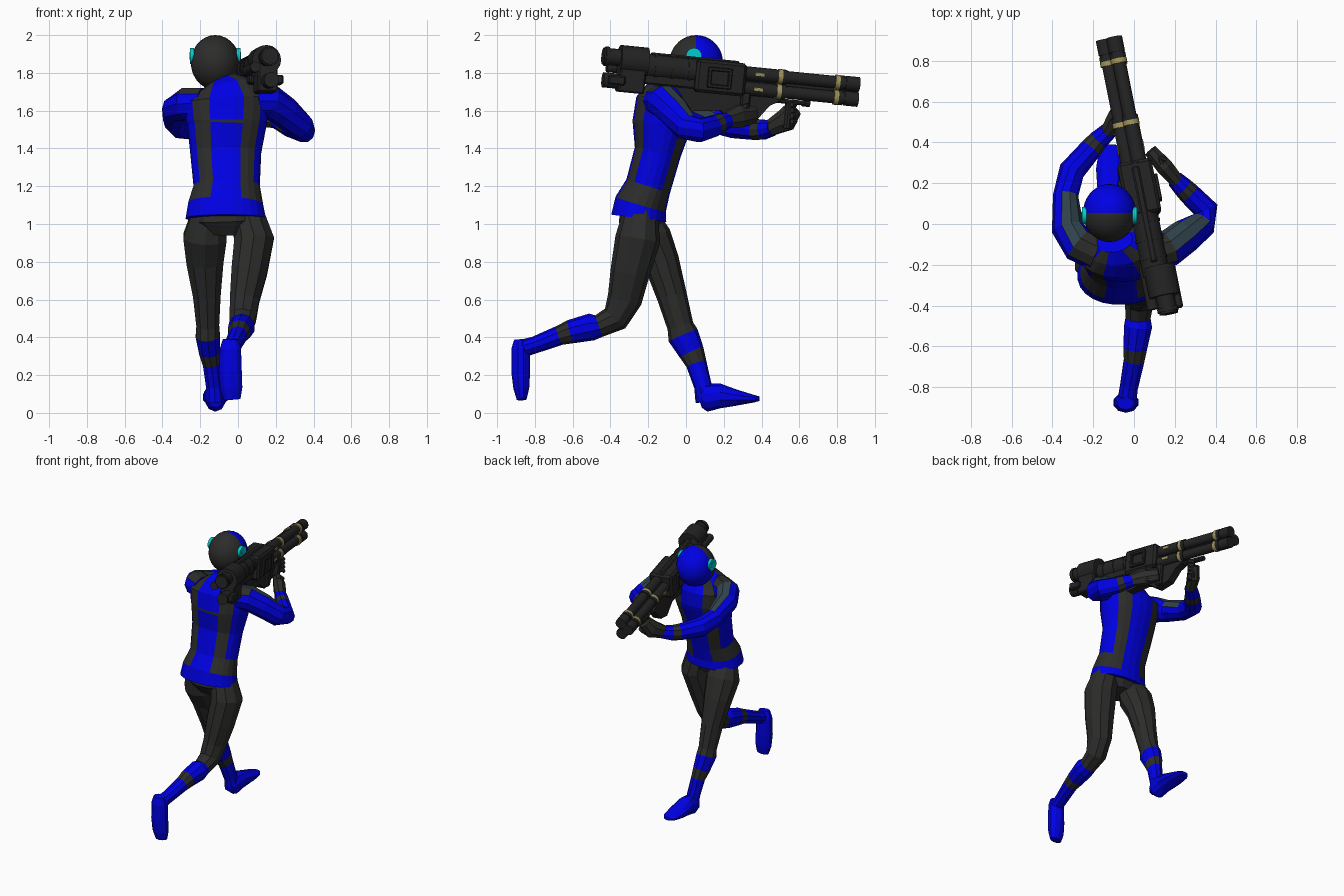
import bpy, bmesh, math
from mathutils import Vector, Matrix

if "Cube" in bpy.data.objects:
    bpy.data.objects.remove(bpy.data.objects["Cube"])


def material(name, rgb):
    m = bpy.data.materials.new(name)
    m.use_nodes = True
    m.diffuse_color = (*rgb, 1)
    m.node_tree.nodes["Principled BSDF"].inputs["Base Color"].default_value = (*rgb, 1)
    return m


MATS = [material("suit blue", (0.0, 0.0, 0.78)),
        material("suit charcoal", (0.025, 0.025, 0.024)),
        material("gunmetal", (0.017, 0.017, 0.017)),
        material("cyan", (0.0, 0.6, 0.62)),
        material("brass", (0.36, 0.3, 0.11)),
        material("slate", (0.03, 0.055, 0.07))]
BLUE, DARK, GUN, CYAN, BRASS, SLATE = range(6)
X, Y, Z = Vector((1, 0, 0)), Vector((0, 1, 0)), Vector((0, 0, 1))


def finish(name, bm, mat=None, matrix=None):
    bmesh.ops.recalc_face_normals(bm, faces=bm.faces)
    if mat is not None:
        for f in bm.faces:
            f.material_index = mat
    me = bpy.data.meshes.new(name)
    bm.to_mesh(me)
    bm.free()
    for m in MATS:
        me.materials.append(m)
    ob = bpy.data.objects.new(name, me)
    bpy.context.collection.objects.link(ob)
    if matrix:
        ob.matrix_world = matrix
    return ob


def loft(name, rings, rule, ref=X, n=10, power=1.0):
    """Skin rings (x, y, z, r_u, r_v) along their path; rule(segment, angle, normal) picks the colour."""
    bm = bmesh.new()
    pts = [Vector(r[:3]) for r in rings]
    loops = []
    for i, r in enumerate(rings):
        t = (pts[min(i + 1, len(pts) - 1)] - pts[max(i - 1, 0)]).normalized()
        u = (ref - t * ref.dot(t)).normalized()
        v = t.cross(u)
        loop = []
        for k in range(n):
            a = 2 * math.pi * (k + 0.5) / n
            c, s = math.cos(a) / math.cos(math.pi / n), math.sin(a)
            c, s = (math.copysign(abs(w) ** power, w) for w in (c, s))
            loop.append(bm.verts.new(pts[i] + u * c * r[3] + v * s * r[-1]))
        loops.append(loop)
    made = []
    for i in range(len(loops) - 1):
        for k in range(n):
            j = (k + 1) % n
            f = bm.faces.new((loops[i][k], loops[i][j], loops[i + 1][j], loops[i + 1][k]))
            made.append((f, i, math.degrees(2 * math.pi * (k + 1) / n)))
    for cap, i in ((loops[0], 0), (loops[-1], len(loops) - 2)):
        made.append((bm.faces.new(cap), i, 0))
    bmesh.ops.recalc_face_normals(bm, faces=bm.faces)
    bm.normal_update()
    for f, i, a in made:
        f.material_index = rule(i, a, f.normal)
    return finish(name, bm)


def bands(text):
    return lambda i, a, nrm: "bd".index(text[i])


# Torso: blue centre panels and flanks, charcoal stripes, belt patches
def torso_rule(i, a, nrm):
    off = min(abs(a - 90), abs(a - 270))
    if i == 0:
        return BLUE
    if off < 23:
        return DARK if i == 4 and a > 180 else BLUE
    if off < 53 or i == 1:
        return DARK
    return BLUE


loft("torso", [(-.065, -.25, 1.03, .212, .148), (-.065, -.24, 1.105, .198, .14),
               (-.06, -.2, 1.2, .175, .122), (-.065, -.15, 1.38, .188, .125),
               (-.06, -.13, 1.515, .208, .155), (-.06, -.126, 1.54, .214, .158),
               (-.06, -.118, 1.65, .225, .148), (-.07, -.1, 1.715, .165, .105),
               (-.09, -.085, 1.755, .09, .055)], torso_rule, n=24, power=.93)
loft("pelvis", [(-.06, -.24, 1.08, .17, .11), (-.055, -.24, 1.02, .175, .12),
                (-.055, -.23, .95, .1, .08)], bands("dd"), n=12)

# Legs with banded boots
loft("front_leg", [(-.16, -.24, 1.07, .08, .075), (-.175, -.19, .93, .115, .112),
                   (-.175, -.13, .8, .098, .095), (-.165, -.075, .62, .073, .08),
                   (-.16, -.03, .46, .06, .07), (-.16, -.015, .41, .064, .083),
                   (-.15, .03, .32, .055, .068), (-.14, .055, .26, .046, .055),
                   (-.125, .09, .14, .044, .047), (-.12, .1, .06, .05, .05)], bands("dddddbdbb"))
loft("front_foot", [(-.12, .07, .07, .04, .045), (-.12, .1, .08, .055, .075), (-.12, .18, .09, .06, .066),
                    (-.12, .27, .08, .066, .042), (-.12, .36, .075, .052, .02),
                    (-.12, .39, .075, .03, .012)], bands("bbbbb"))
loft("rear_leg", [(.045, -.24, 1.07, .085, .09), (.085, -.255, .92, .105, .12),
                  (.06, -.295, .75, .095, .105), (.035, -.325, .6, .078, .092),
                  (.025, -.375, .5, .07, .075), (.02, -.46, .46, .06, .06),
                  (.02, -.5, .455, .068, .072), (.005, -.61, .43, .058, .063),
                  (0, -.67, .41, .05, .052), (-.025, -.8, .36, .044, .045),
                  (-.035, -.87, .34, .046, .047)], bands("dddddbbdbb"))
loft("rear_foot", [(-.04, -.88, .39, .04, .03), (-.04, -.875, .34, .056, .05), (-.04, -.875, .22, .06, .05),
                   (-.035, -.872, .13, .058, .042), (-.03, -.87, .07, .043, .026)], bands("bbbb"))


# Arms: slate patch on the inner top of the upper arm, charcoal shoulder cap and forearm band
def arm_rule(inward, limit):
    def rule(i, a, nrm):
        if i == 0 and nrm.z > .5:
            return DARK
        if i in (1, 2) and nrm.z > .25 and nrm.dot(inward) > limit:
            return SLATE
        return DARK if i == 5 else BLUE
    return rule


loft("right_arm", [(-.18, -.14, 1.64, .08, .09), (-.27, -.1, 1.635, .085, .09), (-.325, -.02, 1.61, .07, .08),
                   (-.335, .14, 1.55, .066, .062), (-.305, .26, 1.52, .066, .064),
                   (-.21, .37, 1.5, .055, .055), (-.175, .41, 1.5, .052, .05),
                   (-.12, .46, 1.51, .042, .042)], arm_rule(X, -.3), ref=Z)
loft("left_arm", [(.09, -.14, 1.65, .08, .09), (.17, -.12, 1.65, .085, .09), (.25, -.06, 1.59, .08, .085),
                  (.335, .0, 1.515, .07, .07), (.352, .07, 1.495, .062, .062),
                  (.27, .15, 1.52, .055, .054), (.24, .18, 1.535, .05, .05),
                  (.2, .22, 1.55, .042, .042)], arm_rule(Y, .25), ref=Z)

# Hands: a palm and four curled fingers
for side, wrist, palm, tip in (("right", (-.13, .45, 1.51), (-.085, .53, 1.55), (-.06, .57, 1.61)),
                               ("left", (.21, .21, 1.55), (.15, .28, 1.57), (.08, .36, 1.58))):
    loft(side + "_hand", [(*wrist, .042, .038), (*palm, .06, .045), (*tip, .045, .035)],
         bands("dd"), ref=Z, n=8)
    along = (Vector(tip) - Vector(wrist)).normalized()
    for k in range(4):
        base = Vector(palm) + Z * (.045 - .03 * k) + along * .02
        mid = base + along * .045 + X * .02
        loft(f"{side}_finger_{k + 1}", [(*base, .014, .014), (*mid, .015, .015),
                                        (*(mid + X * .03 - Y * .015), .011, .011)], bands("dd"), ref=Z, n=6)

# Head: two-tone helmet with round ear discs
HEAD = Vector((-.12, .054, 1.855))
bm = bmesh.new()
bmesh.ops.create_uvsphere(bm, u_segments=28, v_segments=18, radius=1,
                          matrix=Matrix.Diagonal((.13, .142, .145, 1)) @ Matrix.Rotation(math.pi / 2, 4, "X"))
for f in bm.faces:
    f.material_index = BLUE if f.calc_center_median().y > 0 else DARK
smooth = [finish("head", bm, matrix=Matrix.Translation(HEAD))]


def cylinder(name, p, axis, r, length, mat, matrix=Matrix(), n=16):
    bm = bmesh.new()
    bmesh.ops.create_cone(bm, cap_ends=True, segments=n, radius1=r, radius2=r, depth=length,
                          matrix=Matrix.Translation(p) @ axis.to_track_quat("Z", "X").to_matrix().to_4x4())
    ob = finish(name, bm, mat, matrix)
    smooth.append(ob)
    return ob


for label, s in (("left", 1), ("right", -1)):
    p = HEAD + Vector((s * .123, -.012, .035))
    cylinder(label + "_ear_disc", p, X, .042, .022, CYAN)
    cylinder(label + "_ear_hub", p + X * s * .008, X, .02, .012, CYAN)

# Weapon frame: local y runs along the barrels
d = Vector((-.2, 1, -.1)).normalized()
sx = (X - d * X.dot(d)).normalized()
GUNM = Matrix.Translation((.06, 0, 1.79)) @ Matrix((sx, d, sx.cross(d))).transposed().to_4x4()


def rod(name, x, z, y0, y1, r, mat=GUN, n=16):
    return cylinder(name, Vector((x, (y0 + y1) / 2, z)), Y, r, y1 - y0, mat, GUNM, n)


def block(name, x0, x1, y0, y1, z0, z1, bevel=.008, mat=GUN):
    bm = bmesh.new()
    size = Vector((x1 - x0, y1 - y0, z1 - z0))
    mid = Vector((x0 + x1, y0 + y1, z0 + z1)) / 2
    bmesh.ops.create_cube(bm, size=1, matrix=Matrix.Translation(mid) @ Matrix.Diagonal((*size, 1)))
    bmesh.ops.bevel(bm, geom=bm.edges[:], offset=bevel, segments=1, affect="EDGES")
    return finish(name, bm, mat, GUNM)


# Weapon rear housing
rod("main_housing", 0, .025, -.26, .3, .066)
rod("rear_drum", .02, .045, -.37, -.22, .078)
rod("rear_nozzle", .02, .055, -.46, -.36, .045)
rod("rear_nozzle_rim", .02, .055, -.45, -.43, .052)
rod("side_stub", -.05, .0, -.42, -.2, .028)
block("rear_block", -.025, .08, -.37, -.23, -.125, .09)
block("rear_side_tab", .06, .1, -.43, -.34, -.09, -.04)
rod("lower_nozzle", .03, -.07, -.45, -.36, .04)
for k in range(3):
    rod(f"housing_ring_{k + 1}", 0, .025, -.18 + .09 * k, -.165 + .09 * k, .07)
block("lower_rail", -.045, .045, -.24, .1, -.07, .02)
block("top_rail", -.018, .018, -.2, .28, .08, .1)

# Receiver with framed side panels
block("receiver", -.085, .085, .04, .31, -.085, .09, .015)
for s in (-1, 1):
    a, b = sorted((s * .08, s * .1))
    for k, (y0, y1, z0, z1) in enumerate(((.1, .23, .035, .055), (.1, .23, -.055, -.035),
                                          (.1, .12, -.055, .055), (.21, .23, -.055, .055))):
        block(f"panel_frame_{s}_{k}", a, b, y0, y1, z0, z1, .004)

# Three barrels with sleeves, brass bands, brass marks and muzzles
for k in range(3):
    a = math.radians(60 + 120 * k)
    x, z = .035 * math.cos(a) + .007, .046 * math.sin(a)
    rod(f"barrel_{k + 1}", x, z, .28, .9, .033)
    rod(f"sleeve_{k + 1}", x, z, .3, .48, .037)
    rod(f"muzzle_{k + 1}", x, z, .855, .93, .039, n=12)
    for y in (.488, .798):
        rod(f"brass_band_{k + 1}", x, z, y, y + .024, .04, BRASS)
        rod(f"collar_{k + 1}", x, z, y + .024, y + .048, .039)
    edge = x + math.copysign(.036, x)
    block(f"brass_mark_{k + 1}", edge - .004, edge + .004, .36, .41, z - .009, z + .009, .001, BRASS)
rod("barrel_core", 0, 0, .25, .86, .025)

# Under-frame plate, trigger grip and forward handle
bm = bmesh.new()
outline = [(-.1, -.04), (.36, -.05), (.52, -.085), (.46, -.12), (.4, -.2), (.3, -.23), (.2, -.17), (.04, -.19), (-.03, -.12)]
face = bm.faces.new([bm.verts.new((-.03, y, z)) for y, z in outline])
ext = bmesh.ops.extrude_face_region(bm, geom=[face])
bmesh.ops.translate(bm, vec=(.06, 0, 0), verts=[v for v in ext["geom"] if isinstance(v, bmesh.types.BMVert)])
finish("under_frame", bm, GUN, GUNM)
block("trigger_grip", .0, .05, .3, .35, -.22, -.05)
block("handle_bar", -.02, .02, .42, .66, -.1, -.075)
block("handle_hanger", -.015, .015, .5, .54, -.09, -.02)
cylinder("forward_grip", Vector((.0, .57, -.16)), Z, .022, .14, GUN, GUNM, 10)
rod("handle_tip", 0, -.088, .64, .68, .018, n=10)

# Smooth round parts, keep their edges sharp
bpy.ops.object.select_all(action="DESELECT")
for ob in smooth:
    ob.select_set(True)
bpy.context.view_layer.objects.active = smooth[0]
bpy.ops.object.shade_smooth_by_angle(angle=math.radians(35))
